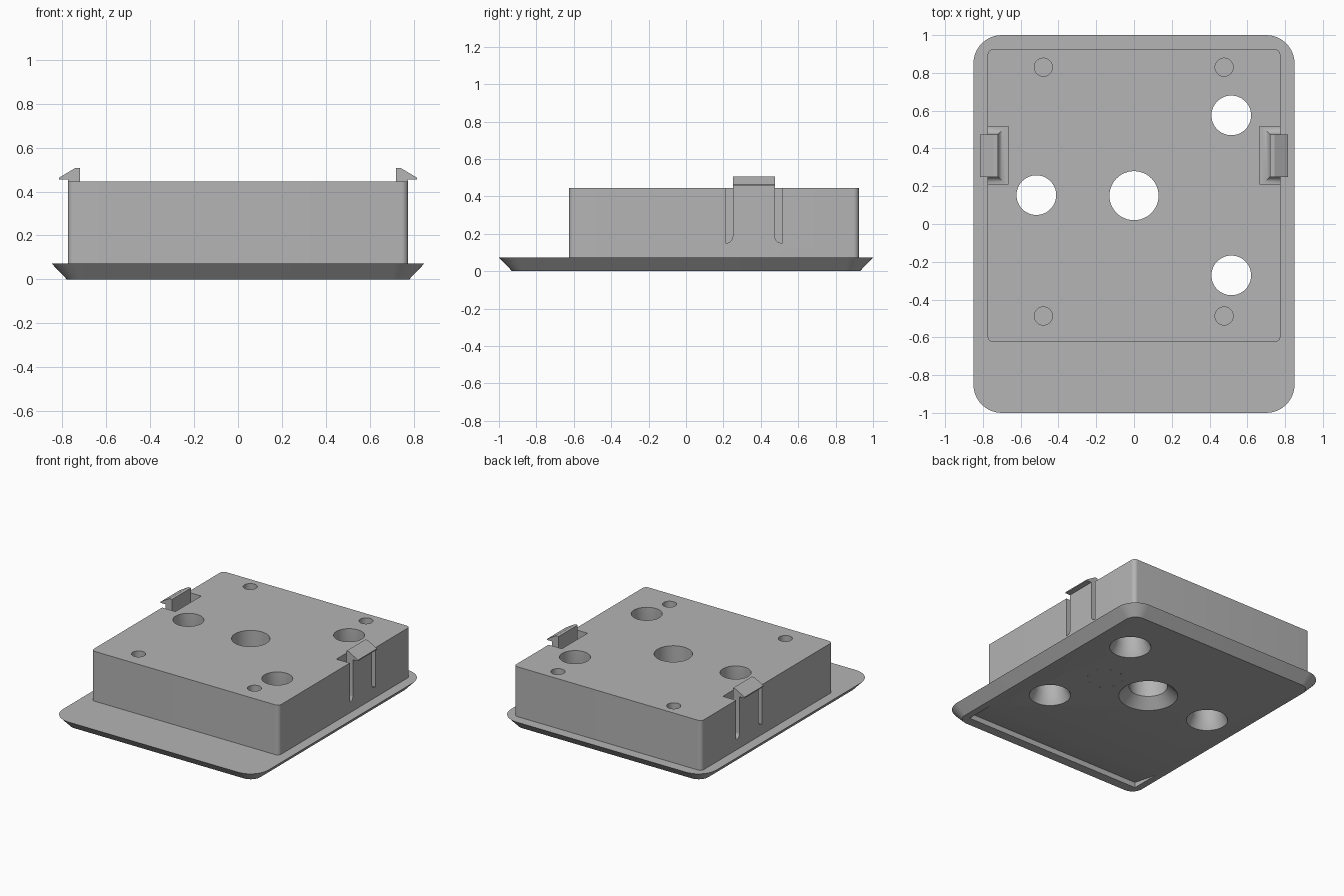
import bpy, bmesh, math

if "Cube" in bpy.data.objects:
    bpy.data.objects.remove(bpy.data.objects["Cube"])

grey = bpy.data.materials.new("plain_grey")
grey.diffuse_color = (0.46, 0.46, 0.46, 1)
grey.use_nodes = True
grey.node_tree.nodes["Principled BSDF"].inputs["Base Color"].default_value = grey.diffuse_color


def loft(name, rings):
    """Closed solid skinned through matching rings of points."""
    bm = bmesh.new()
    loops = [[bm.verts.new(p) for p in ring] for ring in rings]
    n = len(loops[0])
    for a, b in zip(loops, loops[1:]):
        for i in range(n):
            j = (i + 1) % n
            bm.faces.new((a[i], a[j], b[j], b[i]))
    bm.faces.new(loops[0][::-1])
    bm.faces.new(loops[-1])
    bmesh.ops.recalc_face_normals(bm, faces=bm.faces)
    me = bpy.data.meshes.new(name)
    bm.to_mesh(me)
    bm.free()
    me.materials.append(grey)
    ob = bpy.data.objects.new(name, me)
    bpy.context.collection.objects.link(ob)
    return ob


def round_rect(x0, x1, y0, y1, r, z, seg=10):
    pts = []
    corners = ((x1 - r, y1 - r), (x0 + r, y1 - r), (x0 + r, y0 + r), (x1 - r, y0 + r))
    for k, (cx, cy) in enumerate(corners):
        for i in range(seg + 1):
            a = math.pi / 2 * (k + i / seg)
            pts.append((cx + r * math.cos(a), cy + r * math.sin(a), z))
    return pts


def rect(x0, x1, y0, y1, z):
    return [(x0, y0, z), (x1, y0, z), (x1, y1, z), (x0, y1, z)]


def circle(x, y, r, z, n=48):
    return [(x + r * math.cos(2 * math.pi * i / n),
             y + r * math.sin(2 * math.pi * i / n), z) for i in range(n)]


def combine(target, other, operation="DIFFERENCE"):
    mod = target.modifiers.new("combine", "BOOLEAN")
    mod.operation, mod.solver, mod.object = operation, "EXACT", other
    bpy.context.view_layer.objects.active = target
    bpy.ops.object.modifier_apply(modifier=mod.name)
    bpy.data.objects.remove(other)


# Flared base plate with the block rising from it
body = loft("housing", [round_rect(-.78, .78, -.93, .93, .08, 0),
                        round_rect(-.85, .85, -1, 1, .15, .073)])
block = loft("block", [round_rect(-.775, .775, -.625, .925, .03, .03),
                       round_rect(-.775, .775, -.625, .925, .03, .445)])
combine(body, block, "UNION")

# Through holes, countersunk from below
for x, y, r, wide in ((0, .15, .13, .20), (-.517, .153, .105, .14),
                      (.515, .575, .105, .14), (.515, -.272, .105, .14)):
    slope = (wide - r) / .07
    combine(body, loft("cutter", [circle(x, y, wide + slope * .02, -.02),
                                  circle(x, y, r, .07), circle(x, y, r, .6)]))

# Blind screw holes in the top
for x in (-.48, .477):
    for y in (-.487, .83):
        combine(body, loft("cutter", [circle(x, y, .048, .2, 32),
                                      circle(x, y, .048, .6, 32)]))

# Ring of pinholes in the underside
for i in range(8):
    a = math.pi * (i + .5) / 4
    x, y = .375 + .12 * math.cos(a), .145 + .12 * math.sin(a)
    combine(body, loft("cutter", [circle(x, y, .006, -.02, 8),
                                  circle(x, y, .006, .03, 8)]))

# Sloping finger recess under the front edge
section = ((-.86, -.02), (-.86, .04), (-.64, 0), (-.64, -.02))
combine(body, loft("cutter", [[(x, y, z) for y, z in section] for x in (-.73, .73)]))

# Snap clips on both sides: pocket, flexible arm with filleted foot, hook
for side, label in ((-1, "left"), (1, "right")):
    def flip(ring):
        return [(side * x, y, z) for x, y, z in ring]

    combine(body, loft("cutter", [flip(rect(.665, .95, .212, .515, z)) for z in (.15, .6)]))
    rings = []
    for i in range(9):
        a = math.pi / 2 * i / 8
        f = .037 * (1 - math.sin(a))
        rings.append(flip(rect(.72 - f, .775, .25 - f, .475 + f, .15 + .037 * (1 - math.cos(a)))))
    rings.append(flip(rect(.72, .775, .25, .475, .455)))
    loft(label + "_clip_arm", rings)
    hook = ((.72, .455), (.815, .455), (.815, .463), (.743, .506), (.72, .506))
    loft(label + "_clip_hook", [[(side * x, y, z) for x, z in hook] for y in (.25, .475)])

for ob in bpy.context.collection.objects:
    ob.select_set(True)
bpy.context.view_layer.objects.active = body
bpy.ops.object.shade_smooth_by_angle(angle=math.radians(30))
